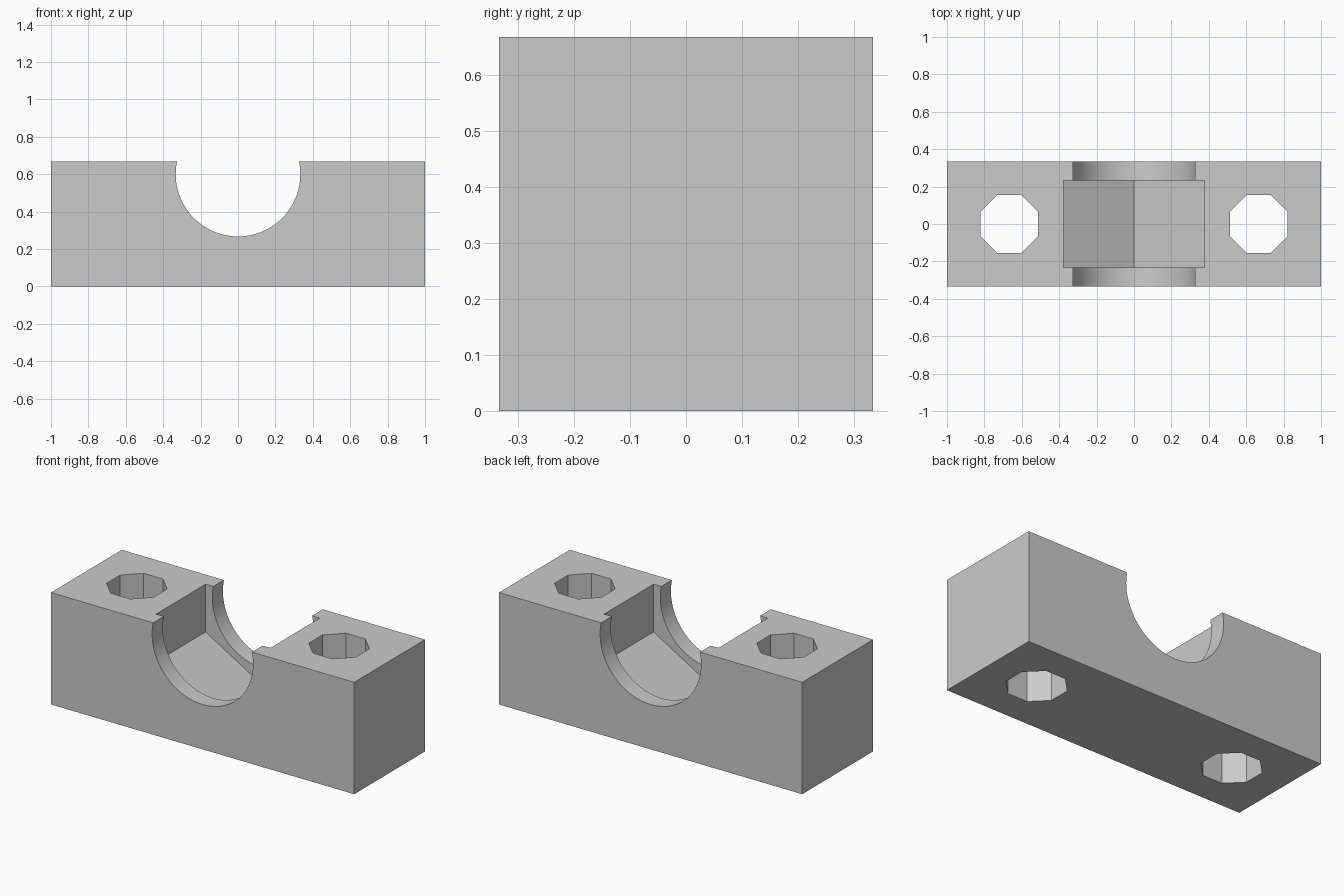
import bpy
import math
from mathutils import Matrix

cube = bpy.data.objects.get("Cube")
if cube:
    bpy.data.objects.remove(cube, do_unlink=True)

LENGTH, DEPTH, HEIGHT = 2.0, 0.667, 0.667
BORE_Z, BORE_RADIUS = 0.6, 0.333
POCKET_HALF_WIDTH, POCKET_DEPTH = 0.377, 0.466
HOLE_X, HOLE_HALF_WIDTH = 0.667, 0.155

grey = bpy.data.materials.new("plain_grey")
grey.use_nodes = True
grey.diffuse_color = (0.6, 0.6, 0.6, 1)
grey.node_tree.nodes["Principled BSDF"].inputs["Base Color"].default_value = (0.6, 0.6, 0.6, 1)


def prism(name, sides, radius, depth, location, tilt=0.0, turn=0.0):
    """Regular prism, turned about its own axis and then tilted about x."""
    bpy.ops.mesh.primitive_cylinder_add(vertices=sides, radius=radius, depth=depth)
    obj = bpy.context.object
    obj.name = name
    obj.data.transform(Matrix.Rotation(tilt, 4, "X") @ Matrix.Rotation(turn, 4, "Z"))
    obj.location = location
    obj.data.materials.append(grey)
    return obj


# Main block
bpy.ops.mesh.primitive_cube_add(size=1, location=(0, 0, HEIGHT / 2))
block = bpy.context.object
block.name = "clamp_block"
block.data.transform(Matrix.Diagonal((LENGTH, DEPTH, HEIGHT, 1)))
block.data.materials.append(grey)

# Round bore from front to back, and the wider hexagonal nut pocket inside it
quarter = math.pi / 2
cutters = [
    prism("bore_cutter", 96, BORE_RADIUS, 1, (0, 0, BORE_Z), tilt=quarter),
    prism("nut_pocket_cutter", 6, POCKET_HALF_WIDTH / math.cos(math.pi / 6),
          POCKET_DEPTH, (0, 0, BORE_Z), tilt=quarter),
]

# Octagonal bolt holes, flat sides square to the block
for side, label in ((1, "left"), (-1, "right")):
    cutters.append(prism(f"{label}_bolt_hole_cutter", 8,
                         HOLE_HALF_WIDTH / math.cos(math.pi / 8), 2,
                         (side * HOLE_X, 0, HEIGHT / 2), turn=math.pi / 8))

# Cut the openings, then drop the cutters
bpy.ops.object.select_all(action="DESELECT")
block.select_set(True)
bpy.context.view_layer.objects.active = block
for cutter in cutters:
    cutter.hide_render = True
    cut = block.modifiers.new(cutter.name, "BOOLEAN")
    cut.operation = "DIFFERENCE"
    cut.solver = "EXACT"
    cut.object = cutter
    bpy.ops.object.modifier_apply(modifier=cut.name)
for cutter in cutters:
    bpy.data.objects.remove(cutter, do_unlink=True)

# Smooth bore, crisp edges everywhere else
bpy.ops.object.shade_smooth_by_angle(angle=math.radians(25))
